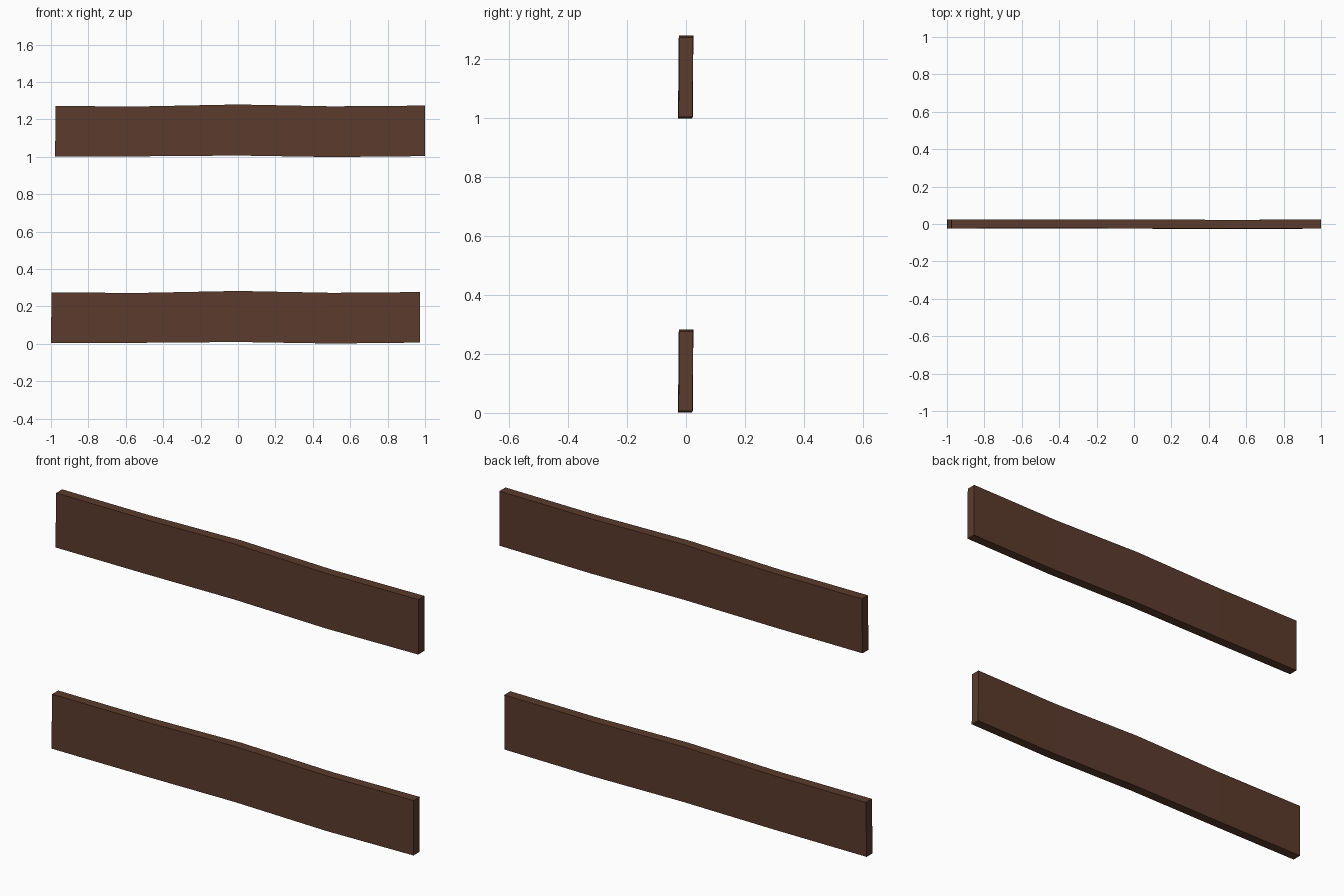
import bpy, bmesh

if "Cube" in bpy.data.objects:
    bpy.data.objects.remove(bpy.data.objects["Cube"])

# dark brown wood
wood = bpy.data.materials.new("dark brown wood")
wood.diffuse_color = (0.105, 0.043, 0.026, 1)
wood.use_nodes = True
wood.node_tree.nodes["Principled BSDF"].inputs["Base Color"].default_value = wood.diffuse_color

# slightly uneven stations along the plank: bottom z, top z, front y, back y
STATIONS = [
    (0.006, 0.274, -0.023, 0.024),
    (0.006, 0.273, -0.022, 0.025),
    (0.010, 0.283, -0.023, 0.025),
    (0.002, 0.273, -0.025, 0.022),
    (0.007, 0.277, -0.023, 0.024),
]


def plank(name, x0, x1, lift):
    bm = bmesh.new()
    rings = []
    for i, (zb, zt, yf, yb) in enumerate(STATIONS):
        x = (x0, -0.5, 0.0, 0.5, x1)[i]
        lean = 0.003 if i == 0 else 0.0
        ring = [(x, yf - 0.002, zb), (x, yb - 0.002, zb),
                (x + lean, yb, zt), (x + lean, yf, zt)]
        rings.append([bm.verts.new((px, py, pz + lift)) for px, py, pz in ring])
    for a, b in zip(rings, rings[1:]):
        for k in range(4):
            n = (k + 1) % 4
            bm.faces.new((a[k], a[n], b[n], b[k]))
    bm.faces.new(rings[0])
    bm.faces.new(rings[-1])
    bmesh.ops.recalc_face_normals(bm, faces=bm.faces)
    mesh = bpy.data.meshes.new(name)
    bm.to_mesh(mesh)
    bm.free()
    mesh.materials.append(wood)
    bpy.context.collection.objects.link(bpy.data.objects.new(name, mesh))


# two fence rails, one above the other, shifted slightly sideways
plank("lower_rail", -1.0, 0.974, -0.002 + 0.002)
plank("upper_rail", -0.978, 1.0, 0.997)
